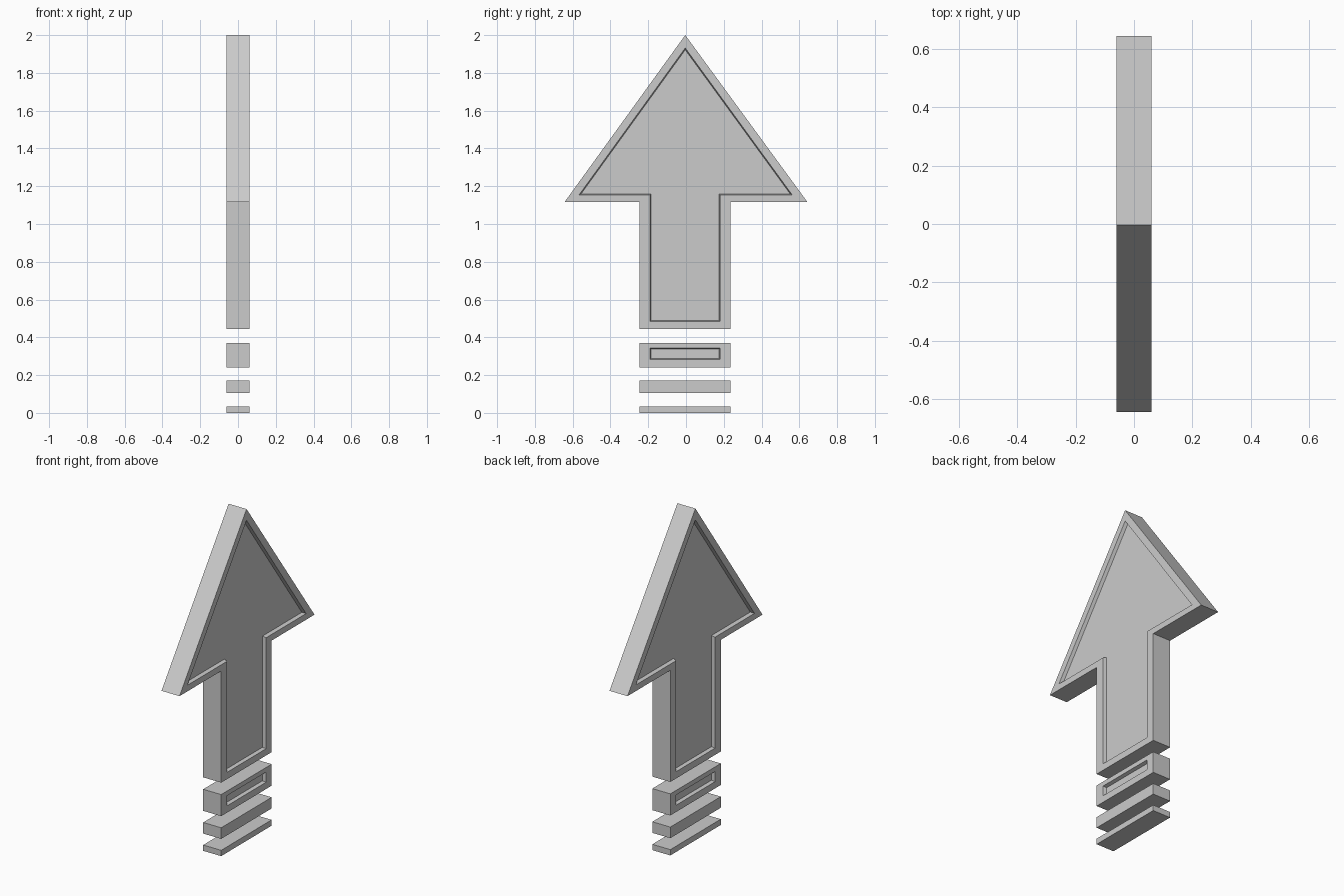
import bpy, bmesh

if "Cube" in bpy.data.objects:
    bpy.data.objects.remove(bpy.data.objects["Cube"])

HALF = 0.06     # half thickness along x
DEPTH = 0.02    # depth of the recessed panels


def solid(name, levels):
    """Skin a series of (x, profile) loops in the yz plane and cap both ends."""
    bm = bmesh.new()
    loops = [[bm.verts.new((x, y, z)) for y, z in prof] for x, prof in levels]
    for a, b in zip(loops, loops[1:]):
        n = len(a)
        for i in range(n):
            bm.faces.new((a[i], a[(i + 1) % n], b[(i + 1) % n], b[i]))
    bm.faces.new(loops[0][::-1])
    bm.faces.new(loops[-1])
    bmesh.ops.recalc_face_normals(bm, faces=bm.faces)
    mesh = bpy.data.meshes.new(name)
    bm.to_mesh(mesh)
    bm.free()
    obj = bpy.data.objects.new(name, mesh)
    bpy.context.collection.objects.link(obj)
    return obj


def recessed(name, outer, rim, floor):
    f = HALF - DEPTH
    return solid(name, [(-f, floor), (-HALF, rim), (-HALF, outer),
                        (HALF, outer), (HALF, rim), (f, floor)])


def rect(y0, y1, z0, z1):
    return [(y0, z0), (y1, z0), (y1, z1), (y0, z1)]


def arrow(y0, y1, z0, zh, h0, h1, tip):
    return [(y0, z0), (y1, z0), (y1, zh), (h1, zh),
            (-0.004, tip), (h0, zh), (y0, zh)]


# Arrow head and shaft with a recessed panel on both sides
recessed("arrow",
         arrow(-0.246, 0.235, 0.443, 1.116, -0.643, 0.643, 2.0),
         arrow(-0.191, 0.181, 0.484, 1.153, -0.567, 0.563, 1.932),
         arrow(-0.186, 0.176, 0.490, 1.160, -0.555, 0.551, 1.922))

# Tail bar with a recessed slot on both sides
recessed("tail_bar_upper",
         rect(-0.246, 0.235, 0.241, 0.371),
         rect(-0.191, 0.181, 0.282, 0.343),
         rect(-0.186, 0.176, 0.288, 0.337))

# Plain tail bars
for name, z0, z1 in (("tail_bar_middle", 0.104, 0.171),
                     ("tail_bar_lower", 0.0, 0.035)):
    bar = rect(-0.246, 0.235, z0, z1)
    solid(name, [(-HALF, bar), (HALF, bar)])
